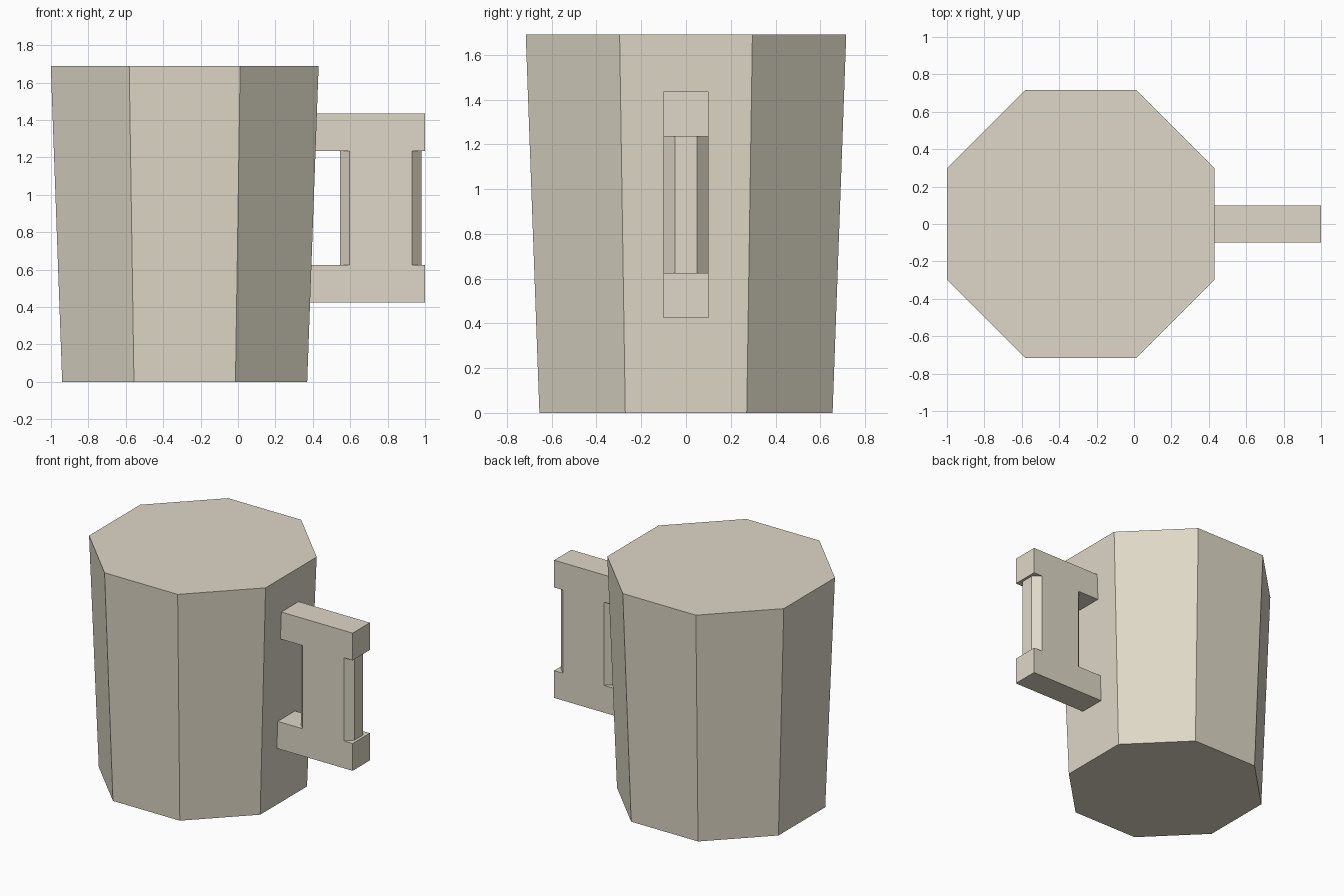
import bpy, bmesh, math

if "Cube" in bpy.data.objects:
    bpy.data.objects.remove(bpy.data.objects["Cube"])

cream = bpy.data.materials.new("warm cream")
cream.diffuse_color = (0.73, 0.685, 0.57, 1)
cream.use_nodes = True
cream.node_tree.nodes["Principled BSDF"].inputs["Base Color"].default_value = cream.diffuse_color


def loft(name, lower, upper, z0, z1):
    """Closed solid between two matching outlines at heights z0 and z1."""
    bm = bmesh.new()
    a = [bm.verts.new((x, y, z0)) for x, y in lower]
    b = [bm.verts.new((x, y, z1)) for x, y in upper]
    n = len(a)
    bm.faces.new(a[::-1])
    bm.faces.new(b)
    for i in range(n):
        j = (i + 1) % n
        bm.faces.new((a[i], a[j], b[j], b[i]))
    bmesh.ops.recalc_face_normals(bm, faces=bm.faces)
    mesh = bpy.data.meshes.new(name)
    bm.to_mesh(mesh)
    bm.free()
    mesh.materials.append(cream)
    obj = bpy.data.objects.new(name, mesh)
    bpy.context.collection.objects.link(obj)
    return obj


def octagon(cx, apothem):
    r = apothem / math.cos(math.pi / 8)
    angles = [math.pi / 8 + i * math.pi / 4 for i in range(8)]
    return [(cx + r * math.cos(t), r * math.sin(t)) for t in angles]


def chamfered(x0, x1, w, c):
    return [(x0 + c, -w), (x1 - c, -w), (x1, -w + c), (x1, w - c),
            (x1 - c, w), (x0 + c, w), (x0, w - c), (x0, -w + c)]


# Tapered eight-sided mug body with a flat closed top
loft("mug_body", octagon(-0.285, 0.655), octagon(-0.285, 0.716), 0, 1.69)

# Handle: two square arms joined by a chamfered grip
arm = [(0.37, -0.1), (1.0, -0.1), (1.0, 0.1), (0.37, 0.1)]
grip = chamfered(0.545, 0.98, 0.1, 0.05)
loft("handle_lower_arm", arm, arm, 0.425, 0.625)
loft("handle_upper_arm", arm, arm, 1.235, 1.435)
loft("handle_grip", grip, grip, 0.625, 1.235)
